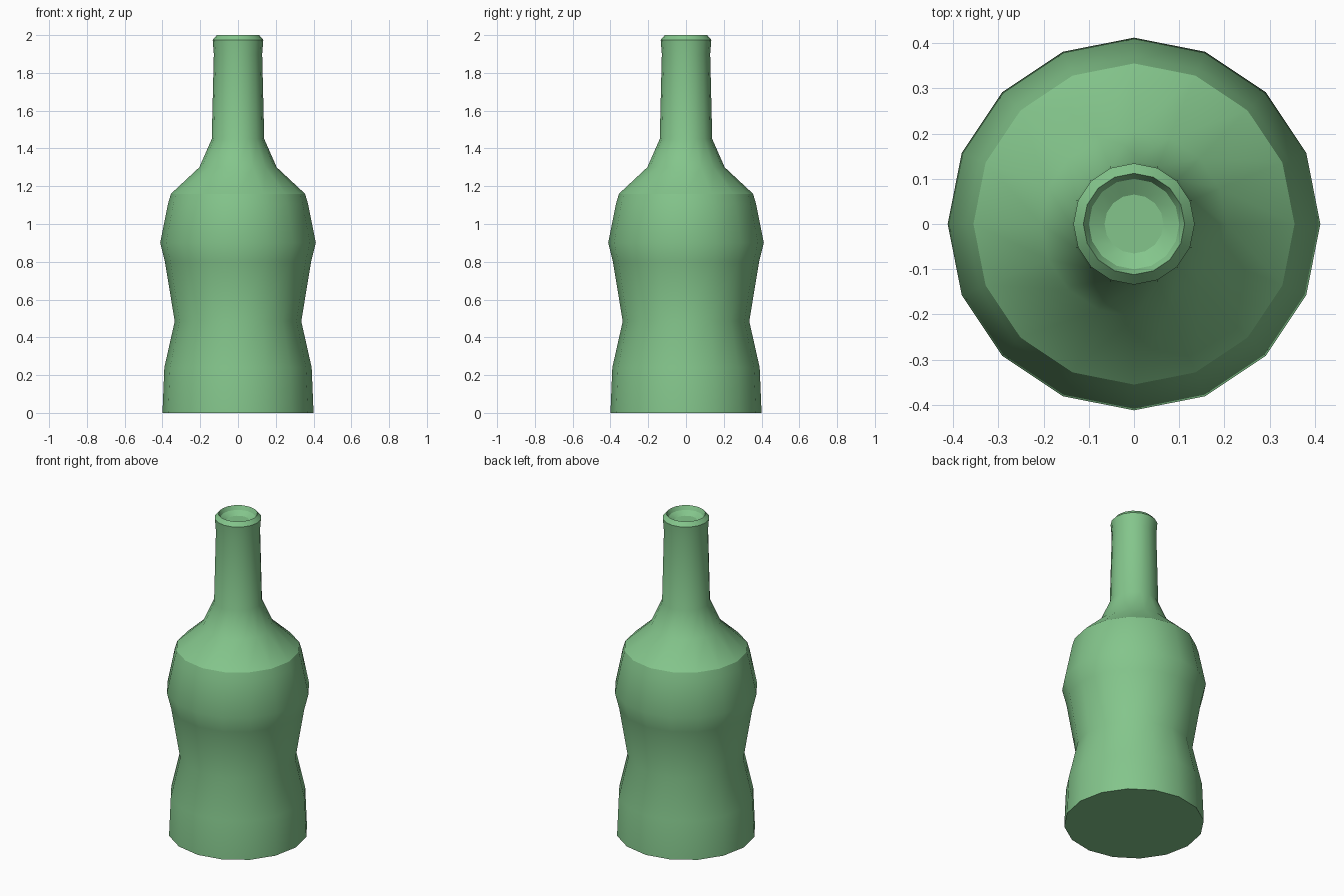
import bpy, bmesh
from math import radians, sin, cos, tau

if "Cube" in bpy.data.objects:
    bpy.data.objects.remove(bpy.data.objects["Cube"])

SIDES = 16

# Bottle outline (radius, height): base, waist, shoulder, neck, lip, shallow mouth
profile = [
    (0.40, 0.0), (0.39, 0.24), (0.335, 0.485), (0.387, 0.80), (0.412, 0.90),
    (0.37, 1.11), (0.355, 1.16), (0.205, 1.30), (0.139, 1.45), (0.128, 1.90),
    (0.134, 1.975), (0.112, 2.0), (0.10, 1.975), (0.065, 1.955),
]

# Lathe the outline around z and cap both ends
bm = bmesh.new()
rings = [[bm.verts.new((r * cos(tau * i / SIDES), r * sin(tau * i / SIDES), z))
          for i in range(SIDES)] for r, z in profile]
for a, b in zip(rings, rings[1:]):
    for i in range(SIDES):
        j = (i + 1) % SIDES
        bm.faces.new((a[i], a[j], b[j], b[i]))
bm.faces.new(rings[0][::-1])
bm.faces.new(rings[-1])
bmesh.ops.recalc_face_normals(bm, faces=bm.faces)

mesh = bpy.data.meshes.new("bottle")
bm.to_mesh(mesh)
bm.free()
bottle = bpy.data.objects.new("bottle", mesh)
bpy.context.collection.objects.link(bottle)

# Green glass colour
glass = bpy.data.materials.new("green_glass")
glass.diffuse_color = (0.23, 0.56, 0.26, 1)
glass.use_nodes = True
glass.node_tree.nodes["Principled BSDF"].inputs["Base Color"].default_value = glass.diffuse_color
mesh.materials.append(glass)

# Smooth sides, crisp base, shoulder and lip
bpy.context.view_layer.objects.active = bottle
bottle.select_set(True)
bpy.ops.object.shade_smooth_by_angle(angle=radians(27))
